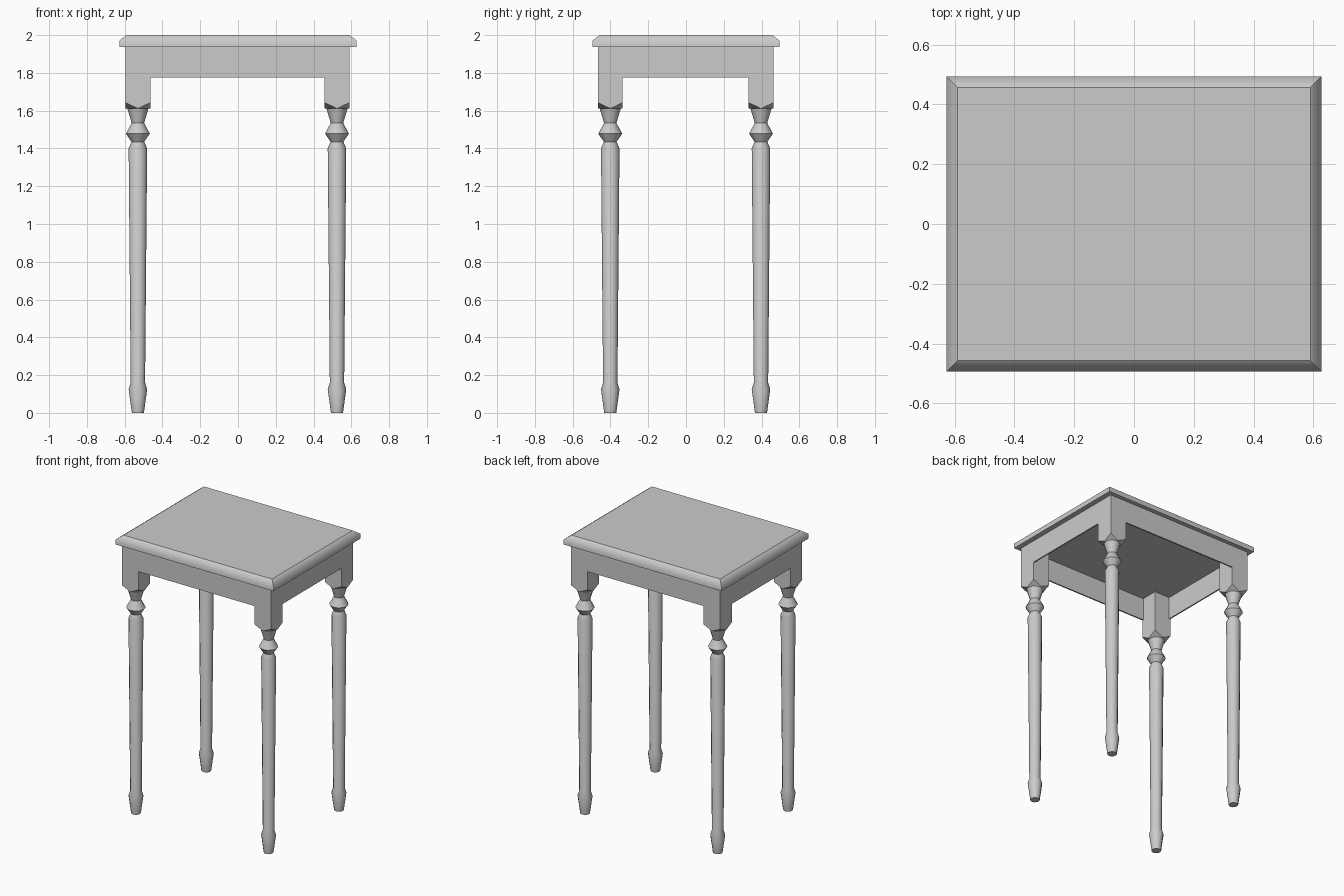
import bpy, bmesh, math

cube = bpy.data.objects.get("Cube")
if cube:
    bpy.data.objects.remove(cube)

# Single plain grey finish
grey = bpy.data.materials.new("plain_grey")
grey.use_nodes = True
GREY = (0.6, 0.6, 0.6, 1)
grey.diffuse_color = GREY
grey.node_tree.nodes["Principled BSDF"].inputs["Base Color"].default_value = GREY

OFF_X, OFF_Y = -0.003, -0.002      # frame sits slightly off the top's centre
LEG_X, LEG_Y, POST = 0.527, 0.399, 0.066
UNDER, APRON_BOTTOM = 1.937, 1.775


def finish(name, bm, smooth_angle=None):
    bmesh.ops.recalc_face_normals(bm, faces=bm.faces)
    mesh = bpy.data.meshes.new(name)
    bm.to_mesh(mesh)
    bm.free()
    mesh.materials.append(grey)
    obj = bpy.data.objects.new(name, mesh)
    bpy.context.collection.objects.link(obj)
    if smooth_angle:
        bpy.ops.object.select_all(action='DESELECT')
        obj.select_set(True)
        bpy.context.view_layer.objects.active = obj
        bpy.ops.object.shade_smooth_by_angle(angle=math.radians(smooth_angle))
    return obj


def box(name, x0, x1, y0, y1, z0, z1):
    bm = bmesh.new()
    bmesh.ops.create_cube(bm, size=1)
    for v in bm.verts:
        v.co = [a + (b - a) * (c + 0.5) for a, b, c in
                zip((x0, y0, z0), (x1, y1, z1), v.co)]
    return finish(name, bm)


def loft(bm, rings):
    """Skin a list of equal-length rings and cap both ends."""
    loops = [[bm.verts.new(p) for p in ring] for ring in rings]
    n = len(loops[0])
    for a, b in zip(loops, loops[1:]):
        for i in range(n):
            j = (i + 1) % n
            bm.faces.new((a[i], a[j], b[j], b[i]))
    bm.faces.new(loops[0][::-1])
    bm.faces.new(loops[-1])


# Table top with a sloped upper border, softened where it meets the side
TOP = [(0, UNDER), (0, 1.972), (0.037, 2.0)]
bm = bmesh.new()
loft(bm, [[(sx * (0.627 - inset), sy * (0.494 - inset), z)
           for sx, sy in ((-1, -1), (1, -1), (1, 1), (-1, 1))] for inset, z in TOP])
for f in bm.faces:
    f.smooth = True
for e in bm.edges:
    e.smooth = all(abs(v.co.z - 1.972) < 0.001 for v in e.verts)
finish("table_top", bm)

# Thin aprons, flush with the outside of the posts
EX, EY, THICK = LEG_X + POST, LEG_Y + POST, 0.01
for side, s in (("front", -1), ("back", 1)):
    y0, y1 = sorted((s * EY, s * (EY - THICK)))
    box(side + "_apron", OFF_X - LEG_X + POST, OFF_X + LEG_X - POST,
        OFF_Y + y0, OFF_Y + y1, APRON_BOTTOM, UNDER)
for side, s in (("right", -1), ("left", 1)):
    x0, x1 = sorted((s * EX, s * (EX - THICK)))
    box(side + "_apron", OFF_X + x0, OFF_X + x1,
        OFF_Y - LEG_Y + POST, OFF_Y + LEG_Y - POST, APRON_BOTTOM, UNDER)

# Turned leg profile: radius, height
PROFILE = [(0.032, 0), (0.049, 0.125), (0.038, 0.16), (0.049, 1.4), (0.034, 1.435),
           (0.063, 1.478), (0.033, 1.535), (0.056, 1.612)]
SIDES = 12


def leg(name, cx, cy):
    # Square post whose lower corners are cut to the middle of each face
    bm = bmesh.new()
    for sx in (-1, 1):
        for sy in (-1, 1):
            for z in (UNDER, 1.643):
                bm.verts.new((cx + sx * POST, cy + sy * POST, z))
    for dx, dy in ((1, 0), (-1, 0), (0, 1), (0, -1)):
        bm.verts.new((cx + dx * POST, cy + dy * POST, 1.612))
    bmesh.ops.convex_hull(bm, input=bm.verts)
    bmesh.ops.dissolve_limit(bm, angle_limit=0.01, verts=bm.verts, edges=bm.edges)
    finish(name + "_post", bm)

    # Turned shaft with bead, neck and foot
    bm = bmesh.new()
    turns = [2 * math.pi * i / SIDES for i in range(SIDES)]
    loft(bm, [[(cx + r * math.cos(t), cy + r * math.sin(t), z) for t in turns]
              for r, z in PROFILE])
    finish(name + "_shaft", bm, 32)


for fb, sy in (("front", -1), ("back", 1)):
    for lr, sx in (("right", -1), ("left", 1)):
        leg(f"{fb}_{lr}_leg", OFF_X + sx * LEG_X, OFF_Y + sy * LEG_Y)
